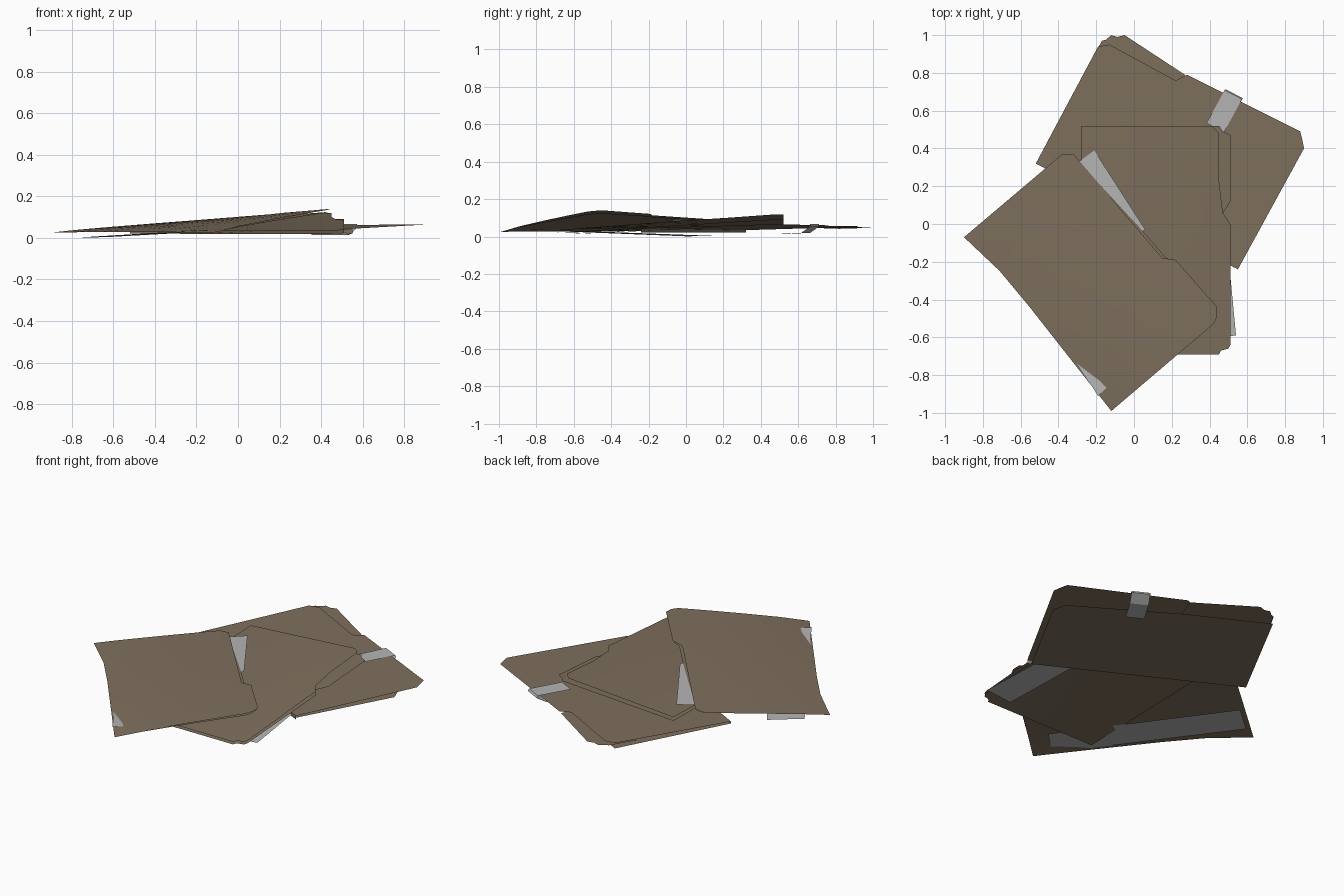
import bpy, bmesh
from mathutils import Vector

if "Cube" in bpy.data.objects:
    bpy.data.objects.remove(bpy.data.objects["Cube"])


def material(name, rgb):
    m = bpy.data.materials.new(name)
    m.diffuse_color = (*rgb, 1)
    m.use_nodes = True
    m.node_tree.nodes["Principled BSDF"].inputs["Base Color"].default_value = m.diffuse_color
    return m


CARD = material("cardboard_brown", (0.21, 0.16, 0.11))
TAPE = material("tape_grey", (0.46, 0.46, 0.46))


def finish(bm, name, mat, smooth):
    me = bpy.data.meshes.new(name)
    bm.to_mesh(me)
    bm.free()
    me.materials.append(mat)
    for p in me.polygons:
        p.use_smooth = smooth
    ob = bpy.data.objects.new(name, me)
    bpy.context.collection.objects.link(ob)
    return ob


def sheet(name, outline, height, up=True):
    """Flat outline, cut into a grid and bent by a height function."""
    bm = bmesh.new()
    f = bm.faces.new([bm.verts.new((x, y, 0)) for x, y in outline])
    f.normal_update()
    if (f.normal.z > 0) != up:
        f.normal_flip()
    bmesh.ops.triangulate(bm, faces=bm.faces[:])
    for axis in (Vector((1, 0, 0)), Vector((0, 1, 0))):
        for i in range(-6, 7):
            bmesh.ops.bisect_plane(bm, geom=bm.verts[:] + bm.edges[:] + bm.faces[:],
                                   plane_co=axis * (i * 0.15 + 0.011), plane_no=axis)
    for v in bm.verts:
        v.co.z = height(v.co.x, v.co.y)
    return finish(bm, name, CARD, True)


def strip(name, pairs, mat):
    """Ribbon through pairs of left/right points."""
    bm = bmesh.new()
    rows = [[bm.verts.new(p) for p in pair] for pair in pairs]
    for a, b in zip(rows, rows[1:]):
        bm.faces.new((a[0], a[1], b[1], b[0]))
    return finish(bm, name, mat, False)


# Height rules of the three flattened boxes
def back_top(x, y):
    return 0.048 + 0.02 * x + 0.02 * (y - 0.5)


def mid_rise(x, y):
    return max(0, y + 0.69) * (0.4 + 0.6 * (x + 0.28) / 0.79)


def mid_top(x, y):
    return 0.035 + 0.075 * mid_rise(x, y)


def mid_bottom(x, y):
    return 0.02 + 0.062 * mid_rise(x, y)


def front_top(x, y):
    u = max(0, (x + 0.9) * 0.763 + (y + 0.07) * 0.647)
    v = (x + 0.9) * 0.647 - (y + 0.07) * 0.763
    return 0.025 + (u / 0.74) ** 0.85 * (0.05 + 0.06 * v / 1.165)


def front_bottom(x, y):
    return 0.025 + (front_top(x, y) - 0.025) * 0.88


# Back box: upper panel, end flap, lower panel and front fold
sheet("back_box_upper", [(-.52, .32), (-.19, .94), (-.13, .95), (.22, .76), (.28, .79),
                         (.88, .49), (.89, .45), (.90, .40), (.55, -.24)], back_top)
sheet("back_box_flap", [(-.25, .82), (-.17, .97), (-.15, .975), (-.12, 1), (-.09, .99), (-.05, 1),
                        (.27, .79), (.22, .65)], lambda x, y: back_top(x, y) - 0.008)
sheet("back_box_lower", [(-.52, .32), (-.19, .94), (.25, .71), (.79, .38), (.82, .30), (.53, -.23)],
      lambda x, y: 0.022, up=False)
strip("back_box_fold", [((-.52, .32, .022), (-.52, .32, back_top(-.52, .32))),
                        ((.55, -.24, .022), (.55, -.24, back_top(.55, -.24)))], CARD)

# Middle box: upper panel and lower panel with slotted corners
sheet("middle_box_upper", [(-.28, -.69), (-.28, .52), (.41, .52), (.45, .48), (.45, .23), (.47, .06),
                           (.51, 0), (.51, -.64), (.50, -.66), (.46, -.67), (.45, -.69)], mid_top)
sheet("middle_box_lower", [(-.28, -.69), (-.28, .52), (.45, .52), (.47, .49), (.51, .47), (.51, .12),
                           (.47, .055), (.51, 0), (.51, -.64), (.50, -.66), (.46, -.67), (.45, -.69)],
      mid_bottom, up=False)

# Front box: leaning on the others
sheet("front_box_upper", [(-.90, -.07), (-.38, .37), (-.32, .37), (.15, -.18), (.22, -.19), (.44, -.44),
                          (.44, -.49), (.42, -.53), (-.12, -.99), (-.56, -.43), (-.71, -.25)], front_top)
sheet("front_box_lower", [(-.90, -.07), (-.38, .37), (-.33, .37), (.04, -.03), (.17, -.18), (.22, -.20),
                          (.43, -.44), (.43, -.50), (.41, -.53), (-.12, -.99), (-.56, -.43), (-.71, -.25)],
      front_bottom, up=False)

# Tape strips sticking out of the boxes
strip("front_box_bottom_tape", [((-.785, .006, .001), (-.63, .14, .004)),
                                ((-.19, -.91, .037), (-.04, -.77, .037))], TAPE)
strip("front_box_edge_tape", [((-.36, .28, .068), (-.21, .39, .079)),
                              ((-.04, -.09, .085), (.06, -.03, .094))], TAPE)
strip("middle_box_tape", [((.36, -.61, .013), (.54, -.59, .015)),
                          ((.30, .13, .046), (.47, .15, .050))], TAPE)

# Tape wrapped round the far edge of the back box
path = [(.43, .51, .066), (.48, .60, .066), (.525, .685, .068), (.53, .69, .055),
        (.50, .64, .02), (.43, .52, .014)]
strip("back_box_tape", [((x - .046, y + .024, z), (x + .046, y - .024, z)) for x, y, z in path], TAPE)
